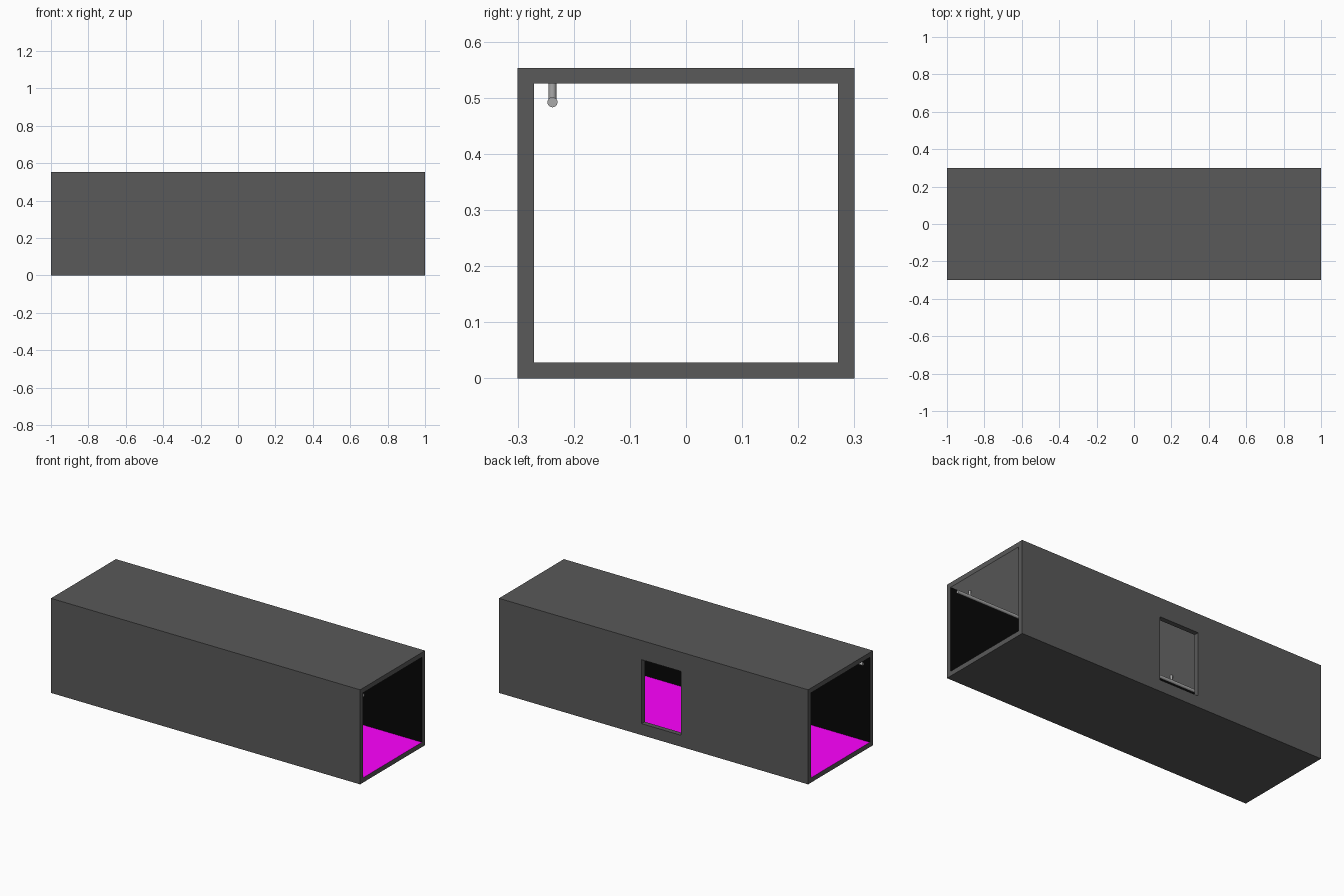
import bpy, bmesh, math
from mathutils import Matrix

if "Cube" in bpy.data.objects:
    bpy.data.objects.remove(bpy.data.objects["Cube"])


def material(name, rgb):
    m = bpy.data.materials.new(name)
    m.diffuse_color = (*rgb, 1)
    m.use_nodes = True
    m.node_tree.nodes["Principled BSDF"].inputs["Base Color"].default_value = m.diffuse_color
    return m


def add_object(name, bm, mats):
    bmesh.ops.recalc_face_normals(bm, faces=bm.faces)
    mesh = bpy.data.meshes.new(name)
    bm.to_mesh(mesh)
    bm.free()
    obj = bpy.data.objects.new(name, mesh)
    bpy.context.collection.objects.link(obj)
    for m in mats:
        mesh.materials.append(m)
    return obj


shell_mat = material("dark_grey", (0.1, 0.1, 0.1))
floor_mat = material("magenta", (1, 0, 1))
wall_mat = material("black", (0.002, 0.002, 0.002))
ceiling_mat = material("light_grey", (0.69, 0.69, 0.69))
rail_mat = material("mid_grey", (0.4, 0.4, 0.4))

# Corridor shell: open-ended rectangular tube with coloured inner faces
HALF, WIDTH, HEIGHT = 1.0, 0.3, 0.553
IN_W, FLOOR, CEIL = 0.271, 0.028, 0.525


def rectangle(bm, x, w, z0, z1):
    return [bm.verts.new((x, y, z)) for y, z in ((-w, z0), (w, z0), (w, z1), (-w, z1))]


bm = bmesh.new()
outer = [rectangle(bm, x, WIDTH, 0, HEIGHT) for x in (-HALF, HALF)]
inner = [rectangle(bm, x, IN_W, FLOOR, CEIL) for x in (-HALF, HALF)]
inner_slots = (1, 2, 3, 2)  # floor, back wall, ceiling, front wall
for i in range(4):
    j = (i + 1) % 4
    bm.faces.new((outer[0][i], outer[0][j], outer[1][j], outer[1][i]))
    f = bm.faces.new((inner[0][i], inner[0][j], inner[1][j], inner[1][i]))
    f.material_index = inner_slots[i]
    for o, n in zip(outer, inner):
        bm.faces.new((o[i], o[j], n[j], n[i]))
shell = add_object("corridor_shell", bm, (shell_mat, floor_mat, wall_mat, ceiling_mat))

# Window opening in the back wall
X0, X1, Z0, Z1 = -0.178, 0.077, 0.067, 0.441
bm = bmesh.new()
bmesh.ops.create_cube(
    bm, size=1,
    matrix=Matrix.Translation(((X0 + X1) / 2, 0.285, (Z0 + Z1) / 2))
    @ Matrix.Diagonal((X1 - X0, 0.1, Z1 - Z0, 1)))
cutter = add_object("window_cutter", bm, (shell_mat,))
cutter.hide_render = True
cutter.hide_set(True)
mod = shell.modifiers.new("window", 'BOOLEAN')
mod.operation = 'DIFFERENCE'
mod.solver = 'EXACT'
mod.object = cutter
bpy.context.view_layer.update()

# Bake the opening and drop the cutter
cut_mesh = bpy.data.meshes.new_from_object(
    shell.evaluated_get(bpy.context.evaluated_depsgraph_get()))
shell.modifiers.clear()
shell.data = cut_mesh
bpy.data.objects.remove(cutter)


def rod(name, radius, length, location, axis, sides):
    bm = bmesh.new()
    turn = Matrix.Rotation(math.pi / 2, 4, 'Y') if axis == 'X' else Matrix.Identity(4)
    bmesh.ops.create_cone(bm, cap_ends=True, segments=sides, radius1=radius,
                          radius2=radius, depth=length,
                          matrix=Matrix.Translation(location) @ turn)
    for f in bm.faces:
        f.smooth = len(f.verts) == 4
    for e in bm.edges:
        e.smooth = all(f.smooth for f in e.link_faces)
    return add_object(name, bm, (rail_mat,))


# Ceiling rail and its hangers
RAIL_Y, RAIL_Z = -0.238, 0.492
rod("ceiling_rail", 0.009, 1.96, (0, RAIL_Y, RAIL_Z), 'X', 24)
for i in range(5):
    rod(f"rail_hanger_{i + 1}", 0.007, CEIL - RAIL_Z,
        (-0.9 + 0.45 * i, RAIL_Y, (CEIL + RAIL_Z) / 2), 'Z', 16)
